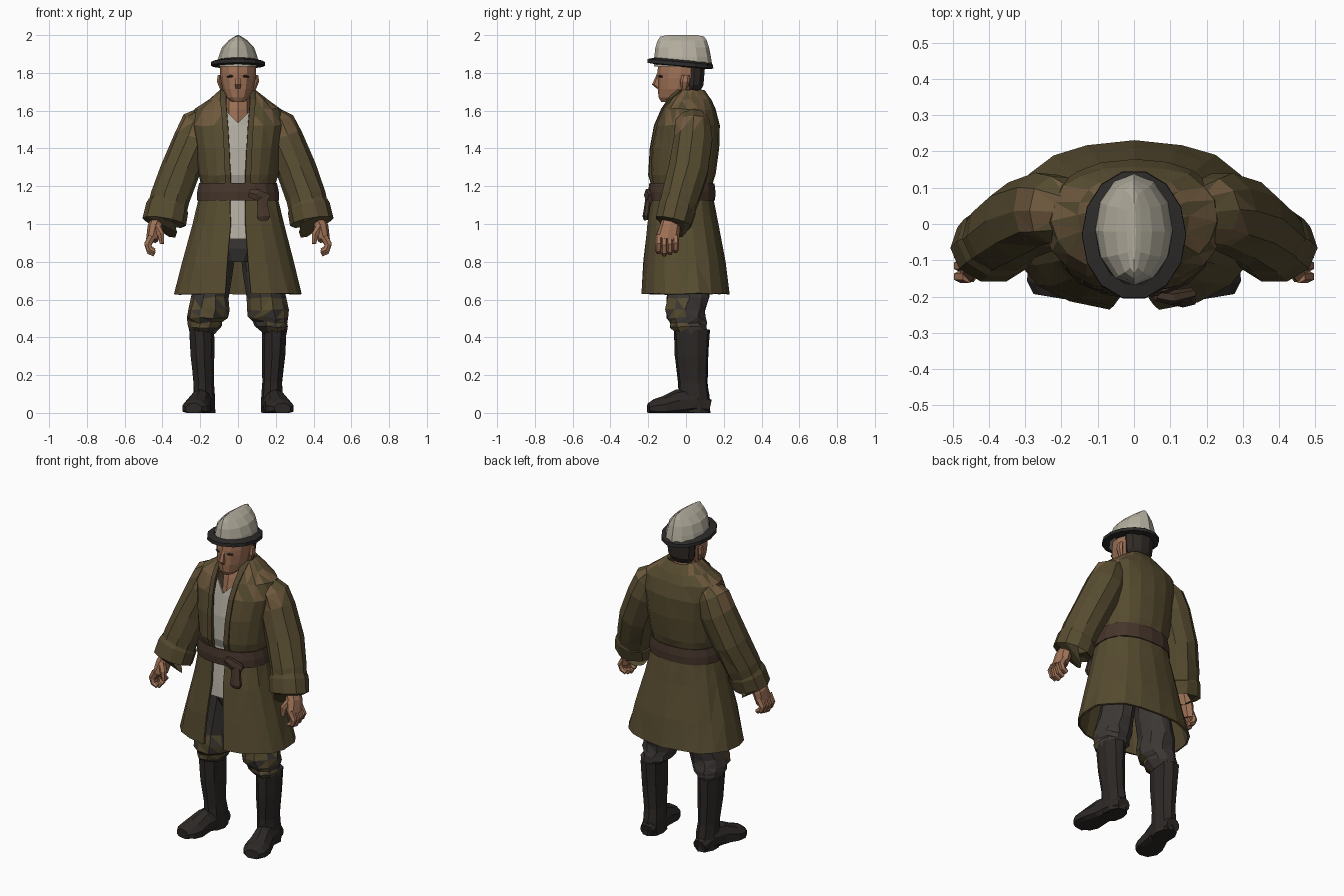
import bpy, bmesh, math, random
from mathutils import Vector

random.seed(4)


def material(name, r, g, b):
    m = bpy.data.materials.new(name)
    m.diffuse_color = (r, g, b, 1)
    return m


COAT = material("olive_cloth", 0.095, 0.072, 0.03)
FADED = material("faded_cloth", 0.16, 0.1, 0.048)
TRIM = material("coat_trim", 0.08, 0.06, 0.027)
SHIRT = material("linen", 0.45, 0.42, 0.36)
SKIN = material("skin", 0.35, 0.17, 0.095)
HAIR = material("hair", 0.03, 0.024, 0.02)
TROUSER = material("dark_cloth", 0.045, 0.039, 0.036)
BOOT = material("boot_leather", 0.025, 0.021, 0.019)
BELT = material("belt_leather", 0.06, 0.036, 0.024)
HAT = material("hat_felt", 0.45, 0.42, 0.34)
BRIM = material("hat_brim", 0.025, 0.023, 0.022)


def loft(name, rings, mat, closed=True, cap=True, thick=0, jitter=0, loop=False):
    """Skin a list of equal-length point rings into a faceted mesh."""
    bm = bmesh.new()
    rows = [[bm.verts.new(p) for p in r] for r in rings]
    n = len(rows[0])
    pairs = list(zip(rows, rows[1:])) + ([(rows[-1], rows[0])] if loop else [])
    for a, b in pairs:
        for i in range(n if closed else n - 1):
            j = (i + 1) % n
            bm.faces.new((a[i], a[j], b[j], b[i]))
    if closed and cap and not loop:
        bm.faces.new(rows[0])
        bm.faces.new(rows[-1])
    if jitter:
        for v in bm.verts:
            v.co += Vector([random.uniform(-jitter, jitter) for _ in range(3)])
        bmesh.ops.triangulate(bm, faces=[f for f in bm.faces if len(f.verts) == 4])
    bmesh.ops.recalc_face_normals(bm, faces=bm.faces)
    me = bpy.data.meshes.new(name)
    bm.to_mesh(me)
    bm.free()
    me.materials.append(mat)
    ob = bpy.data.objects.new(name, me)
    bpy.context.collection.objects.link(ob)
    if thick:
        mod = ob.modifiers.new("thickness", "SOLIDIFY")
        mod.thickness, mod.offset = thick, 0
    return ob


def limb(name, pts, mat, n=8, side=1, axis=None, ref=(0, 1, 0), **kw):
    """Elliptical rings (x, y, z, ra, rb) along a path; fixed axis = parallel rings."""
    c = [Vector(p[:3]) for p in pts]
    rings = []
    for i, p in enumerate(pts):
        d = Vector(axis) if axis else c[min(i + 1, len(c) - 1)] - c[max(i - 1, 0)]
        u = d.cross(Vector(ref)).normalized()
        v = u.cross(d).normalized()
        ring = []
        for k in range(n):
            t = 2 * math.pi * (k + 0.5 * (n < 8)) / n
            q = c[i] + u * p[3] * math.cos(t) + v * p[4] * math.sin(t)
            ring.append((q.x * side, q.y, max(q.z, 0)))
        rings.append(ring)
    return loft(name, rings, mat, **kw)


def patches(ob, mat, test):
    ob.data.materials.append(mat)
    for f in ob.data.polygons:
        if test(f.center) and random.random() < 0.6:
            f.material_index = 1


# Coat cross-sections: z, half width, front y, back y, half width of opening
P = 0.85
SECTIONS = [(0.63, 0.335, -0.23, 0.225, 0.07), (0.8, 0.29, -0.22, 0.20, 0.055),
            (1.0, 0.237, -0.20, 0.163, 0.042), (1.13, 0.205, -0.18, 0.14, 0.04),
            (1.21, 0.192, -0.172, 0.135, 0.04), (1.26, 0.205, -0.188, 0.15, 0.042),
            (1.4, 0.22, -0.18, 0.168, 0.048), (1.52, 0.24, -0.158, 0.17, 0.055),
            (1.605, 0.222, -0.122, 0.153, 0.062), (1.655, 0.15, -0.092, 0.128, 0.064),
            (1.705, 0.09, -0.06, 0.095, 0.06)]


def arc(s, a0, a1, n, grow=0.0):
    z, rx, yf, yb, _ = s
    out = []
    for i in range(n):
        a = a0 + (a1 - a0) * i / (n - 1)
        sn, cs = math.sin(a), -math.cos(a)
        x = math.copysign(abs(sn) ** P, sn) * (rx + grow)
        y = math.copysign(abs(cs) ** P, cs) * ((yb - yf) / 2 + grow) + (yf + yb) / 2
        out.append((x, y, z))
    return out


def edge(s, extra=0.0):
    return math.asin(min(1, (s[4] + extra) / s[1]) ** (1 / P))


# Coat and its lapels
coat = loft("coat", [arc(s, edge(s), 2 * math.pi - edge(s), 19) for s in SECTIONS],
            COAT, closed=False, thick=0.012, jitter=0.004)
patches(coat, FADED, lambda c: c.z > 1.5 and abs(c.x) > 0.08 and c.y < 0.1)
for side, label in ((1, "left"), (-1, "right")):
    loft("lapel_" + label,
         [arc(s, side * edge(s, -0.004), side * edge(s, 0.024), 3, 0.007) for s in SECTIONS[4:]],
         TRIM, closed=False, thick=0.014)

# Shirt front seen in the opening, with a V neck
tail = (0.92, 0.26, -0.21, 0.18, 0)
shirt = [arc(s, -0.6, 0.6, 7, -0.022) for s in [tail] + SECTIONS[2:9]]
shirt[-1] = [(x, y - 0.6 * max(0, 0.07 - abs(x)), z - max(0, 0.07 - abs(x)))
             for x, y, z in shirt[-1]]
loft("shirt", shirt, SHIRT, closed=False, thick=0.01)

# Belt with knot and hanging end
belt = [(1.125, 0.21, -0.187, 0.143, 0), (1.17, 0.208, -0.19, 0.145, 0),
        (1.215, 0.198, -0.183, 0.14, 0)]
loft("belt", [arc(s, 0, 2 * math.pi * 17 / 18, 18, 0.005) for s in belt], BELT,
     cap=False, thick=0.012)
limb("belt_knot", [(0.06, -0.197, 1.165, 0.025, 0.015), (0.1, -0.203, 1.155, 0.035, 0.02),
                   (0.16, -0.19, 1.13, 0.03, 0.015)], BELT, n=6)
limb("belt_end", [(0.125, -0.197, 1.15, 0.03, 0.016), (0.132, -0.207, 1.08, 0.034, 0.016),
                  (0.135, -0.213, 1.04, 0.04, 0.017), (0.135, -0.211, 1.02, 0.028, 0.012)],
     BELT, n=6)

# Hips
limb("hips", [(0, 0, 0.8, 0.09, 0.09), (0, 0, 0.87, 0.16, 0.12), (0, -0.01, 1.1, 0.16, 0.13)],
     TROUSER, n=10, axis=(0, 0, 1))

for side, label in ((1, "left"), (-1, "right")):
    # Sleeve and turned cuff
    sleeve = limb("sleeve_" + label, [
        (0.16, 0.03, 1.6, 0.04, 0.07), (0.207, 0.038, 1.535, 0.092, 0.095),
        (0.236, 0.037, 1.45, 0.106, 0.108), (0.31, 0.01, 1.28, 0.105, 0.112),
        (0.36, -0.03, 1.14, 0.106, 0.103), (0.388, -0.06, 1.03, 0.104, 0.092)],
        COAT, n=10, side=side, jitter=0.004)
    patches(sleeve, FADED, lambda c: c.z > 1.46 and c.y < 0.1)
    limb("cuff_" + label, [(0.37, -0.04, 1.1, 0.108, 0.1), (0.375, -0.046, 1.085, 0.114, 0.105),
                           (0.391, -0.066, 1.01, 0.117, 0.1), (0.388, -0.064, 1.012, 0.1, 0.086)],
         COAT, n=10, side=side, cap=False)
    # Hand with curled fingers and thumb
    limb("palm_" + label, [(0.41, -0.07, 1.06, 0.036, 0.045), (0.44, -0.085, 0.98, 0.04, 0.055),
                           (0.455, -0.1, 0.915, 0.032, 0.063)], SKIN, n=8, side=side)
    for k in range(4):
        y, up = -0.145 + 0.03 * k, 0.012 * abs(k - 1.2)
        limb(f"finger_{k + 1}_{label}", [
            (0.455, y, 0.935, 0.022, 0.018), (0.478, y, 0.885 + up / 2, 0.021, 0.018),
            (0.468, y, 0.85 + up, 0.018, 0.017), (0.442, y, 0.837 + up, 0.014, 0.015)],
            SKIN, n=6, side=side)
    limb("thumb_" + label, [(0.435, -0.115, 0.99, 0.022, 0.022), (0.408, -0.138, 0.945, 0.02, 0.02),
                            (0.402, -0.142, 0.895, 0.013, 0.014)], SKIN, n=6, side=side)
    # Baggy trouser leg gathered over the boot
    leg = limb("trouser_" + label, [
        (0.09, 0.01, 0.93, 0.085, 0.11), (0.122, 0.012, 0.75, 0.092, 0.11),
        (0.15, 0.012, 0.61, 0.1, 0.115), (0.158, 0.0, 0.545, 0.107, 0.11),
        (0.164, 0.0, 0.505, 0.108, 0.106), (0.172, 0.012, 0.48, 0.092, 0.1),
        (0.177, 0.015, 0.455, 0.09, 0.1), (0.19, 0.03, 0.42, 0.06, 0.08)],
        TROUSER, n=10, side=side, axis=(0, 0, 1), jitter=0.007)
    patches(leg, COAT, lambda c: c.z < 0.62 and c.y < 0)
    # Boot shaft and foot, toes turned out
    limb("boot_shaft_" + label, [
        (0.193, 0.03, 0.44, 0.068, 0.097), (0.19, 0.03, 0.3, 0.063, 0.09),
        (0.182, 0.036, 0.16, 0.055, 0.078), (0.18, 0.042, 0.09, 0.058, 0.083),
        (0.18, 0.045, 0.0, 0.06, 0.085)], BOOT, n=9, side=side, axis=(0, 0, 1), jitter=0.002)
    limb("boot_foot_" + label, [
        (0.178, 0.125, 0.03, 0.04, 0.042), (0.182, 0.05, 0.05, 0.075, 0.06),
        (0.2, -0.04, 0.04, 0.085, 0.062), (0.218, -0.12, 0.025, 0.062, 0.077),
        (0.23, -0.17, 0.022, 0.05, 0.07), (0.235, -0.2, 0.022, 0.03, 0.045)],
        BOOT, n=10, side=side, ref=(1, 0, 0))
    # Ear and shaded eye
    limb("ear_" + label, [(0.085, -0.01, 1.71, 0.01, 0.014), (0.1, -0.005, 1.755, 0.014, 0.026),
                          (0.098, 0.0, 1.79, 0.01, 0.02)], SKIN, n=6, side=side, axis=(0, 0, 1))
    limb("eye_" + label, [(0.025, -0.138, 1.782, 0.005, 0.008), (0.04, -0.134, 1.783, 0.008, 0.01),
                          (0.056, -0.124, 1.78, 0.005, 0.008)], HAIR, n=6, side=side)

# Head and neck
UP = (0, 0, 1)
limb("neck", [(0, -0.03, 1.52, 0.06, 0.085), (0, -0.01, 1.61, 0.068, 0.085),
              (0, 0.01, 1.73, 0.06, 0.065)], SKIN, axis=UP)
limb("head", [(0, -0.095, 1.645, 0.03, 0.035), (0, -0.065, 1.67, 0.062, 0.08),
              (0, -0.045, 1.715, 0.082, 0.105), (0, -0.035, 1.77, 0.093, 0.116),
              (0, -0.03, 1.8, 0.095, 0.122), (0, -0.02, 1.86, 0.095, 0.125)],
     SKIN, n=12, axis=UP)
limb("nose", [(0, -0.14, 1.8, 0.01, 0.012), (0, -0.156, 1.738, 0.018, 0.024),
              (0, -0.142, 1.718, 0.015, 0.014)], SKIN, n=6, axis=UP)
limb("hair_back", [(0, 0.03, 1.7, 0.06, 0.045), (0, 0.04, 1.735, 0.084, 0.055),
                   (0, 0.045, 1.85, 0.096, 0.06)], HAIR, n=10, axis=UP)

# Hat: ridged felt crown and dark tilted brim
limb("hat_crown", [(0, -0.015, 1.835, 0.112, 0.155), (0, -0.018, 1.885, 0.103, 0.15),
                   (0, -0.02, 1.935, 0.085, 0.142), (0, -0.02, 1.972, 0.05, 0.13),
                   (0, -0.02, 1.992, 0.02, 0.116), (0, -0.02, 2.0, 0.005, 0.08)],
     HAT, n=12, axis=UP)
limb("hat_brim", [(0, -0.02, 1.868, 0.106, 0.15), (0, -0.03, 1.858, 0.143, 0.178),
                  (0, -0.03, 1.838, 0.144, 0.18), (0, -0.02, 1.832, 0.092, 0.135)],
     BRIM, n=14, axis=(0, 0.09, 1), loop=True)
